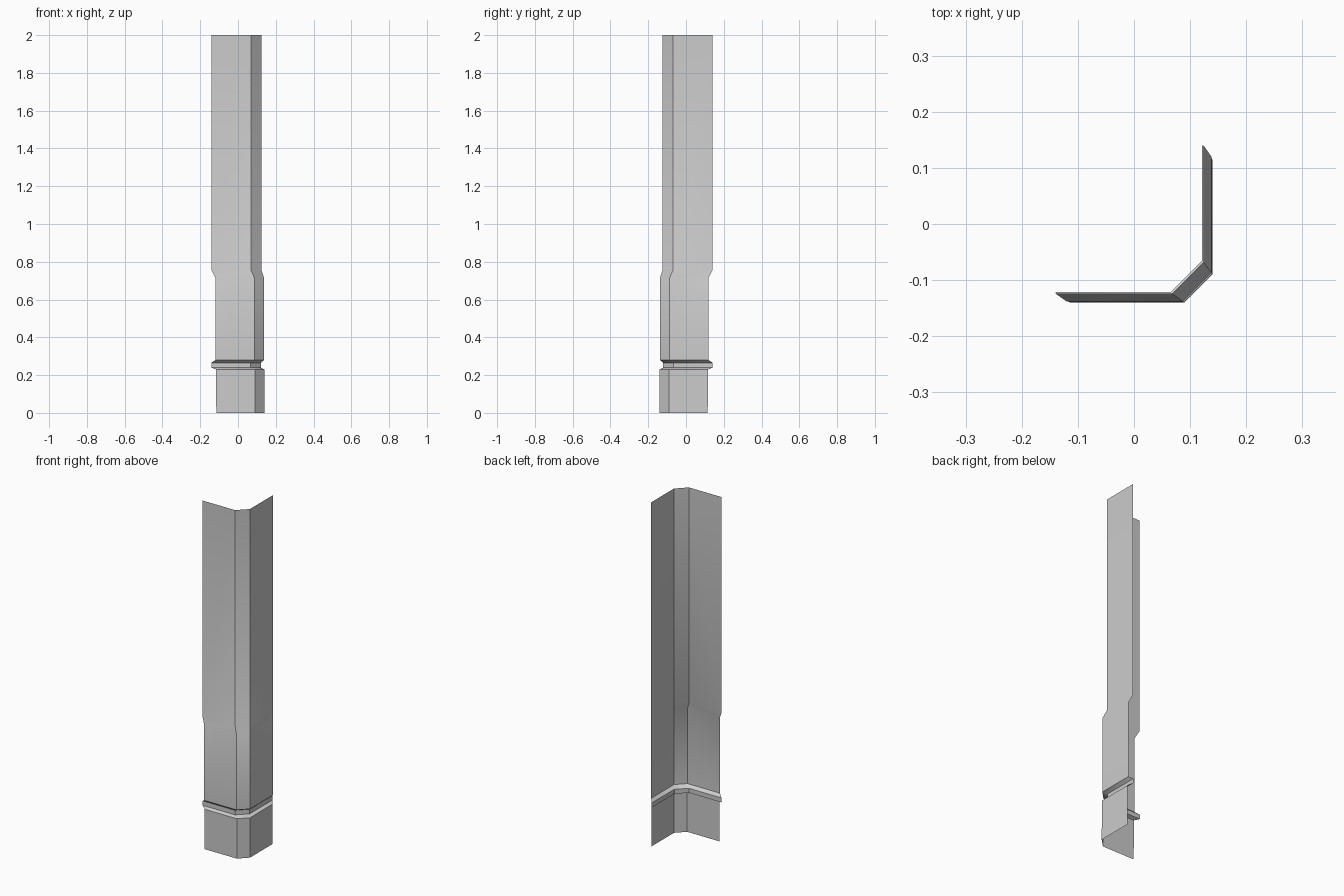
import bpy, bmesh, math

if "Cube" in bpy.data.objects:
    bpy.data.objects.remove(bpy.data.objects["Cube"])

# Vertical profile levels: z, panel end, chamfer corner, distance of the panels from centre
levels = [
    (0.00, 0.115, 0.090, 0.1395),   # foot
    (0.23, 0.116, 0.090, 0.1390),
    (0.239, 0.141, 0.066, 0.121),   # recessed groove
    (0.265, 0.141, 0.066, 0.121),
    (0.28, 0.120, 0.087, 0.138),    # lower panel
    (0.715, 0.120, 0.087, 0.138),
    (0.757, 0.140, 0.068, 0.124),   # sloped step, then upper panel
    (2.00, 0.140, 0.068, 0.124),
]


def corner_outline(z, end, corner, dist):
    """Open chamfered corner, mirrored across the diagonal."""
    half = [(-end, -dist), (corner, -dist)]
    return [(x, y, z) for x, y in half + [(-y, -x) for x, y in reversed(half)]]


# Corner trim: open sheet lofted through the levels
bm = bmesh.new()
rows = [[bm.verts.new(p) for p in corner_outline(*lv)] for lv in levels]
for low, high in zip(rows, rows[1:]):
    for i in range(len(low) - 1):
        bm.faces.new((low[i], low[i + 1], high[i + 1], high[i]))
mesh = bpy.data.meshes.new("corner_trim")
bm.to_mesh(mesh)
bm.free()
trim = bpy.data.objects.new("corner_trim", mesh)
bpy.context.collection.objects.link(trim)

# Smooth the gentle step, keep the folds sharp
bpy.context.view_layer.objects.active = trim
trim.select_set(True)
bpy.ops.object.shade_smooth_by_angle(angle=math.radians(32))
